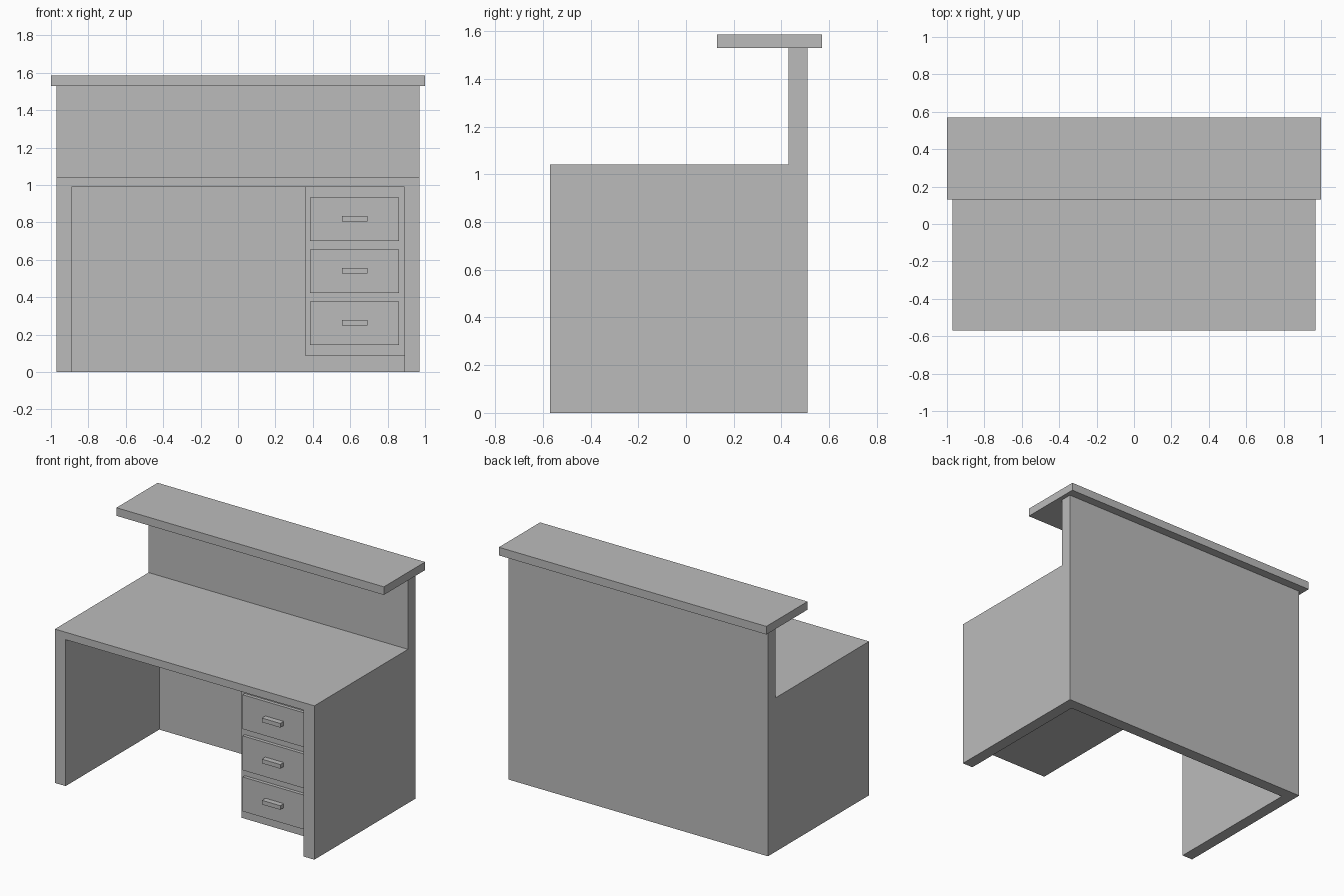
import bpy
import bmesh

cube = bpy.data.objects.get("Cube")
if cube:
    bpy.data.objects.remove(cube, do_unlink=True)

# Single plain grey finish
grey = bpy.data.materials.new("plain_grey")
grey.use_nodes = True
COLOUR = (0.5, 0.5, 0.5, 1)
grey.diffuse_color = COLOUR
grey.node_tree.nodes["Principled BSDF"].inputs["Base Color"].default_value = COLOUR


def add_object(name, bm):
    bmesh.ops.recalc_face_normals(bm, faces=bm.faces)
    mesh = bpy.data.meshes.new(name)
    bm.to_mesh(mesh)
    bm.free()
    mesh.materials.append(grey)
    obj = bpy.data.objects.new(name, mesh)
    bpy.context.collection.objects.link(obj)
    return obj


def box(name, xs, ys, zs):
    """Box given by its extent along each axis."""
    bm = bmesh.new()
    bmesh.ops.create_cube(bm, size=1)
    for v in bm.verts:
        v.co = [lo if c < 0 else hi for c, (lo, hi) in zip(v.co, (xs, ys, zs))]
    return add_object(name, bm)


def extrude_profile(name, points, x0, x1):
    """Side profile of (y, z) points swept along x."""
    bm = bmesh.new()
    face = bm.faces.new([bm.verts.new((x0, y, z)) for y, z in points])
    swept = bmesh.ops.extrude_face_region(bm, geom=[face])["geom"]
    verts = [g for g in swept if isinstance(g, bmesh.types.BMVert)]
    bmesh.ops.translate(bm, verts=verts, vec=(x1 - x0, 0, 0))
    return add_object(name, bm)


FRONT, PANEL, BACK = -0.57, 0.43, 0.51
DESK_Z, SHELF_Z = 1.04, 1.53

# Desk body: stepped side profile with the knee space cut out
body = extrude_profile("desk_body", [(FRONT, 0), (BACK, 0), (BACK, SHELF_Z), (PANEL, SHELF_Z),
                                     (PANEL, DESK_Z), (FRONT, DESK_Z)], -0.97, 0.97)
cutter = box("knee_space_cutter", (-0.89, 0.89), (-0.8, PANEL), (-0.2, 0.99))
cutter.hide_render = True
cut = body.modifiers.new("knee_space", "BOOLEAN")
cut.operation = "DIFFERENCE"
cut.solver = "EXACT"
cut.object = cutter
bpy.context.view_layer.update()
carved = bpy.data.meshes.new_from_object(body.evaluated_get(bpy.context.evaluated_depsgraph_get()))
body.modifiers.clear()
body.data = carved
bpy.data.objects.remove(cutter, do_unlink=True)

# Raised counter shelf
box("counter_shelf", (-1, 1), (0.13, 0.57), (SHELF_Z, 1.585))

# Drawer pedestal hung under the desk top
box("drawer_pedestal", (0.36, 0.89), (-0.477, PANEL), (0.085, 0.99))
for i, level in enumerate(("bottom", "middle", "top")):
    z = 0.26 + 0.278 * i
    box(level + "_drawer_front", (0.385, 0.86), (-0.5, -0.477), (z - 0.116, z + 0.116))
    box(level + "_drawer_handle", (0.555, 0.692), (-0.537, -0.5), (z + 0.004 - 0.014, z + 0.004 + 0.014))
